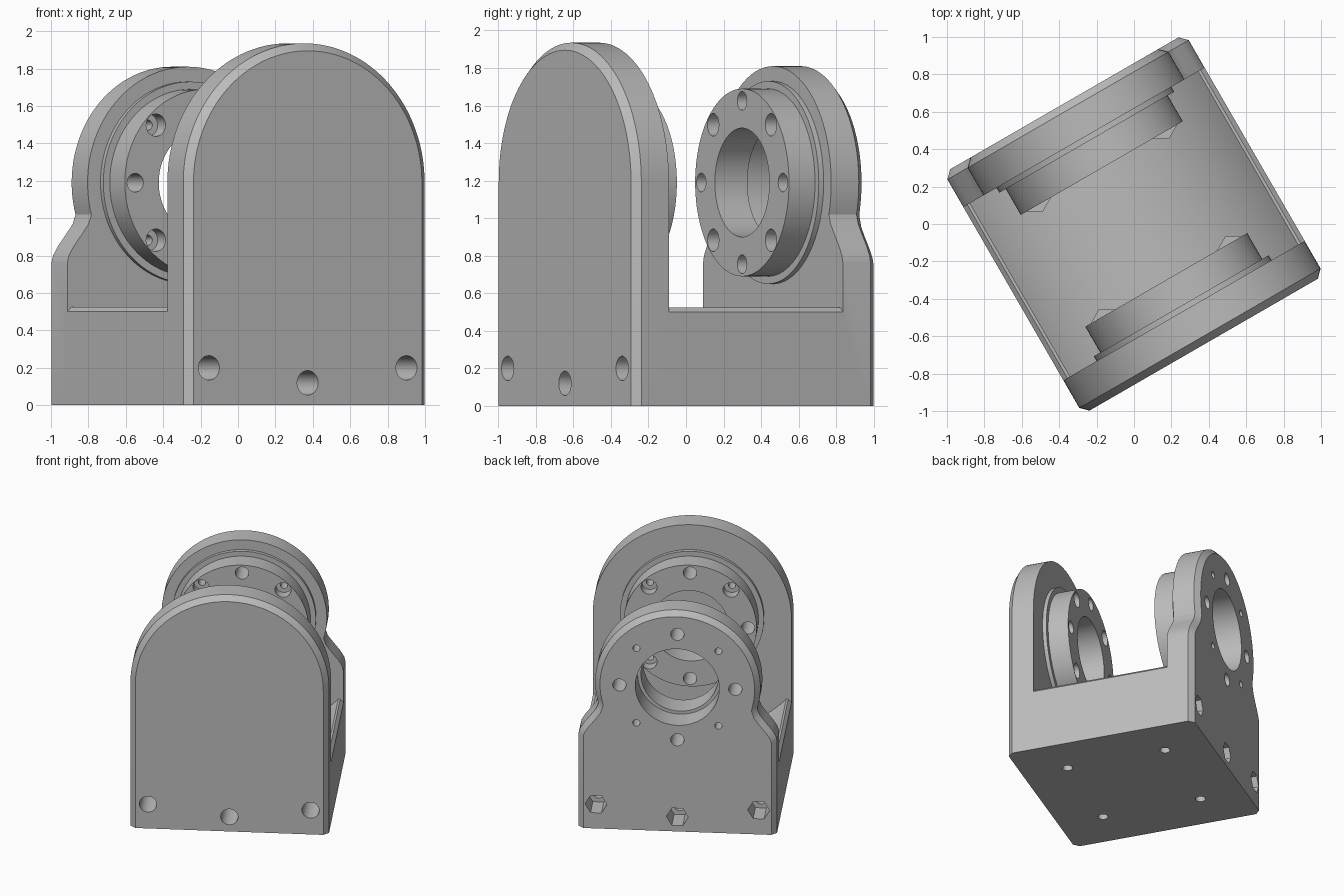
import bpy, bmesh, math
from mathutils import Matrix, Vector

if "Cube" in bpy.data.objects:
    bpy.data.objects.remove(bpy.data.objects["Cube"], do_unlink=True)

HALF = 0.745      # half width of the square footprint
INNER = 0.535     # inner face of both plates
AXIS_Z = 1.19     # height of the bearing axis
CHAMFER = 0.04

grey = bpy.data.materials.new("plain grey")
grey.use_nodes = True
colour = (0.5, 0.5, 0.5, 1)
grey.diffuse_color = colour
grey.node_tree.nodes["Principled BSDF"].inputs["Base Color"].default_value = colour


def make_object(name, bm):
    bmesh.ops.recalc_face_normals(bm, faces=bm.faces)
    mesh = bpy.data.meshes.new(name)
    bm.to_mesh(mesh)
    bm.free()
    mesh.materials.append(grey)
    obj = bpy.data.objects.new(name, mesh)
    bpy.context.collection.objects.link(obj)
    return obj


def loft(name, sections):
    """Skin between matching outlines, each given as (depth, [(x, z), ...])."""
    bm = bmesh.new()
    rings = [[bm.verts.new((x, y, z)) for x, z in pts] for y, pts in sections]
    n = len(rings[0])
    for a, b in zip(rings, rings[1:]):
        for i in range(n):
            j = (i + 1) % n
            bm.faces.new((a[i], a[j], b[j], b[i]))
    bm.faces.new(rings[0])
    bm.faces.new(rings[-1])
    return make_object(name, bm)


def rod(name, x, z, radius, y0, y1, sides=48, turn=0.0):
    """Cylinder or hex prism running front to back."""
    pts = []
    for i in range(sides):
        a = turn + math.tau * i / sides
        pts.append((x + radius * math.cos(a), z + radius * math.sin(a)))
    return loft(name, [(y0, pts), (y1, pts)])


def upright(name, x, y, radius, z0, z1, sides):
    """Vertical cylinder or hex prism, one corner facing the front."""
    bm = bmesh.new()
    bmesh.ops.create_cone(bm, cap_ends=True, segments=sides, radius1=radius,
                          radius2=radius, depth=z1 - z0,
                          matrix=Matrix.Translation((x, y, (z0 + z1) / 2)))
    return make_object(name, bm)


def combine(target, tool, operation):
    mod = target.modifiers.new("join", 'BOOLEAN')
    mod.operation, mod.solver, mod.object = operation, 'EXACT', tool
    graph = bpy.context.evaluated_depsgraph_get()
    mesh = bpy.data.meshes.new_from_object(target.evaluated_get(graph))
    target.modifiers.clear()
    target.data = mesh
    bpy.data.objects.remove(tool, do_unlink=True)


def arc(radius, start, end, steps):
    angles = [math.radians(start + (end - start) * i / steps) for i in range(steps + 1)]
    return [(radius * math.cos(a), AXIS_Z + radius * math.sin(a)) for a in angles]


def inset(pts, d):
    """Shrink an anticlockwise outline, keeping its bottom edge on the floor."""
    result = []
    for i, (x, z) in enumerate(pts):
        if z == 0:
            result.append((x - math.copysign(d, x), 0))
            continue
        p, q = Vector(pts[i - 1]), Vector(pts[(i + 1) % len(pts)])
        t = (q - p).normalized()
        result.append((x - t.y * d, z + t.x * d))
    return result


def plate(name, right_side, top, side):
    left_side = [(-x, z) for x, z in reversed(right_side)]
    pts = right_side + top + left_side
    return loft(name, [(side * INNER, pts), (side * (HALF - CHAMFER), pts),
                       (side * HALF, inset(pts, CHAMFER))])


# Base block with a trough concentric with the axis
rim_x, rim_z = 0.705, 0.525
trough = math.hypot(rim_x, AXIS_Z - rim_z)
edge = math.degrees(math.asin(rim_x / trough))
half = [(HALF, 0), (HALF, 0.5), (0.72, rim_z)]
outline = half + arc(trough, -90 + edge, -90 - edge, 48) + [(-x, z) for x, z in reversed(half)]
body = loft("bracket_body", [(-INNER, outline), (INNER, outline)])

# Front plate: full-width arch
front = plate("front_plate", [(HALF, 0)], arc(HALF, 0, 180, 64), -1)

# Back plate: narrower round head flowing into square shoulders
head = 0.62
shoulder = [(HALF, 0), (HALF, 0.76), (0.735, 0.8), (0.705, 0.85), (0.65, 0.92), (0.613, 0.97)]
back = plate("back_plate", shoulder, arc(head, -16, 196, 64), 1)

for part in (front, back):
    combine(body, part, 'UNION')

# Stepped bearing flanges on the inner faces
for side in (-1, 1):
    for radius, reach in ((0.54, 0.505), (0.5, 0.345)):
        combine(body, rod("flange", 0, AXIS_Z, radius, side * reach, side * 0.6, 96), 'UNION')

# Bores: open at the back, blind at the front
for y0, y1, r in ((-0.6, -0.2, 0.29), (0.2, 0.6, 0.29), (0.545, 0.9, 0.315)):
    combine(body, rod("bore_cutter", 0, AXIS_Z, r, y0, y1, 96), 'DIFFERENCE')

# Ring of fixing holes, counterbored on the diagonals
for i in range(8):
    a = math.tau * i / 8
    x, z = 0.435 * math.cos(a), AXIS_Z + 0.435 * math.sin(a)
    if i % 2:
        cuts = ((0.06, 0.2, 0.43), (0.027, 0.4, 0.9), (0.06, -0.43, -0.2), (0.027, -0.65, -0.4))
    else:
        cuts = ((0.05, 0.2, 0.9), (0.05, -0.65, -0.2))
    for r, y0, y1 in cuts:
        combine(body, rod("hole_cutter", x, z, r, y0, y1, 32), 'DIFFERENCE')

# Long bolt holes with hexagonal nut pockets at the back
for x, z in ((-0.61, 0.2), (0, 0.12), (0.61, 0.2)):
    combine(body, rod("bolt_cutter", x, z, 0.065, -0.9, -0.4), 'DIFFERENCE')
    combine(body, rod("shank_cutter", x, z, 0.04, -0.5, 0.6, 32), 'DIFFERENCE')
    combine(body, rod("nut_cutter", x, z, 0.082, 0.55, 0.9, 6), 'DIFFERENCE')

# Mounting holes in the underside with nut pockets in the trough
for x in (-0.39, 0.39):
    for y in (-0.39, 0.39):
        combine(body, upright("mount_cutter", x, y, 0.038, -0.1, 0.3, 32), 'DIFFERENCE')
        combine(body, upright("pocket_cutter", x, y, 0.087, 0.15, 0.5, 6), 'DIFFERENCE')

# Turn the whole bracket and shade it
body.data.transform(Matrix.Rotation(math.radians(30), 4, 'Z'))
bpy.ops.object.select_all(action='DESELECT')
body.select_set(True)
bpy.context.view_layer.objects.active = body
bpy.ops.object.shade_smooth_by_angle(angle=math.radians(25))
